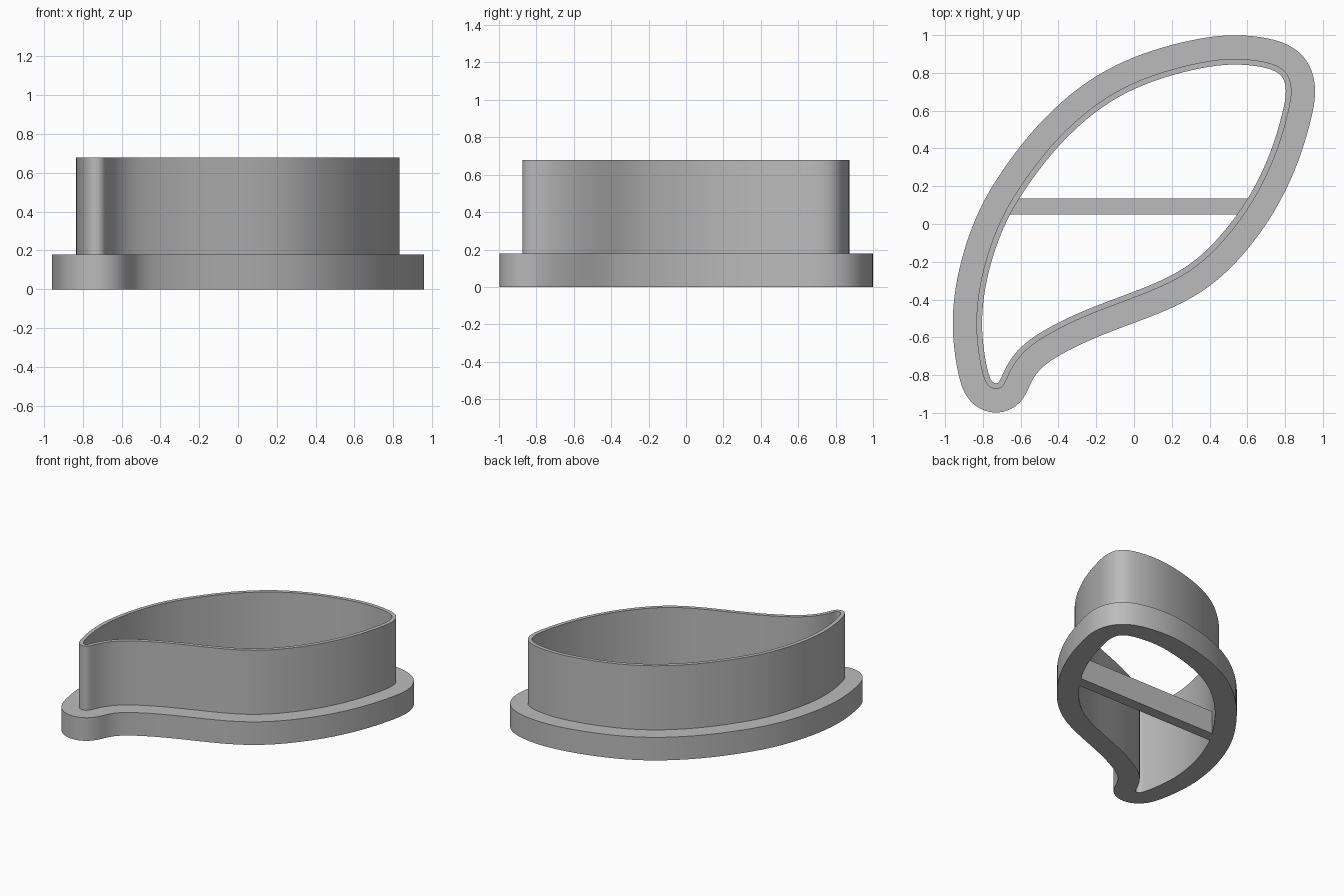
import bpy
import bmesh
from mathutils import Vector

cube = bpy.data.objects.get("Cube")
if cube:
    bpy.data.objects.remove(cube, do_unlink=True)

grey = bpy.data.materials.new("plain grey")
grey.use_nodes = True
grey.diffuse_color = (0.5, 0.5, 0.5, 1)
grey.node_tree.nodes["Principled BSDF"].inputs["Base Color"].default_value = (0.5, 0.5, 0.5, 1)

# Leaf outline along the outer face of the blade, counterclockwise from the tip
OUTLINE = [Vector(p) for p in (
    (-.733, -.876), (-.695, -.862), (-.673, -.82), (-.645, -.76), (-.595, -.69),
    (-.5, -.61), (-.3, -.505), (-.08, -.42), (.13, -.34), (.3, -.25),
    (.45, -.12), (.6, .07), (.7, .25), (.77, .42), (.82, .6),
    (.836, .7), (.82, .785), (.76, .84), (.65, .867), (.52, .876),
    (.38, .861), (.2, .82), (0, .75), (-.2, .638), (-.4, .46),
    (-.55, .275), (-.685, .07), (-.77, -.14), (-.82, -.34), (-.837, -.52),
    (-.825, -.67), (-.803, -.79), (-.777, -.855))]


def smooth_outline(points, steps=6):
    """Closed Catmull-Rom curve through the points, lightly relaxed."""
    n, out = len(points), []
    for i in range(n):
        a, b, c, d = (points[(i + k) % n] for k in (-1, 0, 1, 2))
        for s in range(steps):
            t = s / steps
            out.append(0.5 * (2 * b + (c - a) * t + (2 * a - 5 * b + 4 * c - d) * t * t
                              + (3 * b - a - 3 * c + d) * t ** 3))
    for _ in range(12):
        out = [(out[i - 1] + 2 * p + out[(i + 1) % len(out)]) / 4 for i, p in enumerate(out)]
    return out


def offset(points, distance):
    """Move a closed outline outwards along its normals."""
    out = []
    for i, p in enumerate(points):
        t = (points[(i + 1) % len(points)] - points[i - 1]).normalized()
        out.append(p + Vector((t.y, -t.x)) * distance)
    return out


def finish(bm, name):
    bmesh.ops.recalc_face_normals(bm, faces=bm.faces)
    mesh = bpy.data.meshes.new(name)
    bm.to_mesh(mesh)
    bm.free()
    mesh.materials.append(grey)
    obj = bpy.data.objects.new(name, mesh)
    bpy.context.collection.objects.link(obj)
    return obj


# Flange and thin blade: a stepped section swept round the outline
curve = smooth_outline(OUTLINE)
section = [(.125, 0), (.125, .18), (0, .18), (0, .68), (-.03, .68), (-.03, 0)]
bm = bmesh.new()
rings = [[bm.verts.new((p.x, p.y, z)) for p in offset(curve, d)] for d, z in section]
for k, ring in enumerate(rings):
    lower = rings[k - 1]
    for i in range(len(ring)):
        bm.faces.new((lower[i - 1], lower[i], ring[i], ring[i - 1]))
body = finish(bm, "flange_and_blade")
bpy.ops.object.select_all(action="DESELECT")
body.select_set(True)
bpy.context.view_layer.objects.active = body
bpy.ops.object.shade_smooth_by_angle()

# Crossbar whose slanted ends sit inside the wall
bm = bmesh.new()
foot = bm.faces.new([bm.verts.new((x, y, 0)) for x, y in
                     ((-.685, .05), (.575, .05), (.625, .135), (-.635, .135))])
top = bmesh.ops.extrude_face_region(bm, geom=[foot])["geom"]
bmesh.ops.translate(bm, vec=(0, 0, .18), verts=[v for v in top if isinstance(v, bmesh.types.BMVert)])
if not foot.is_valid or len(bm.faces) < 6:
    bmesh.ops.holes_fill(bm, edges=bm.edges)
finish(bm, "crossbar")
